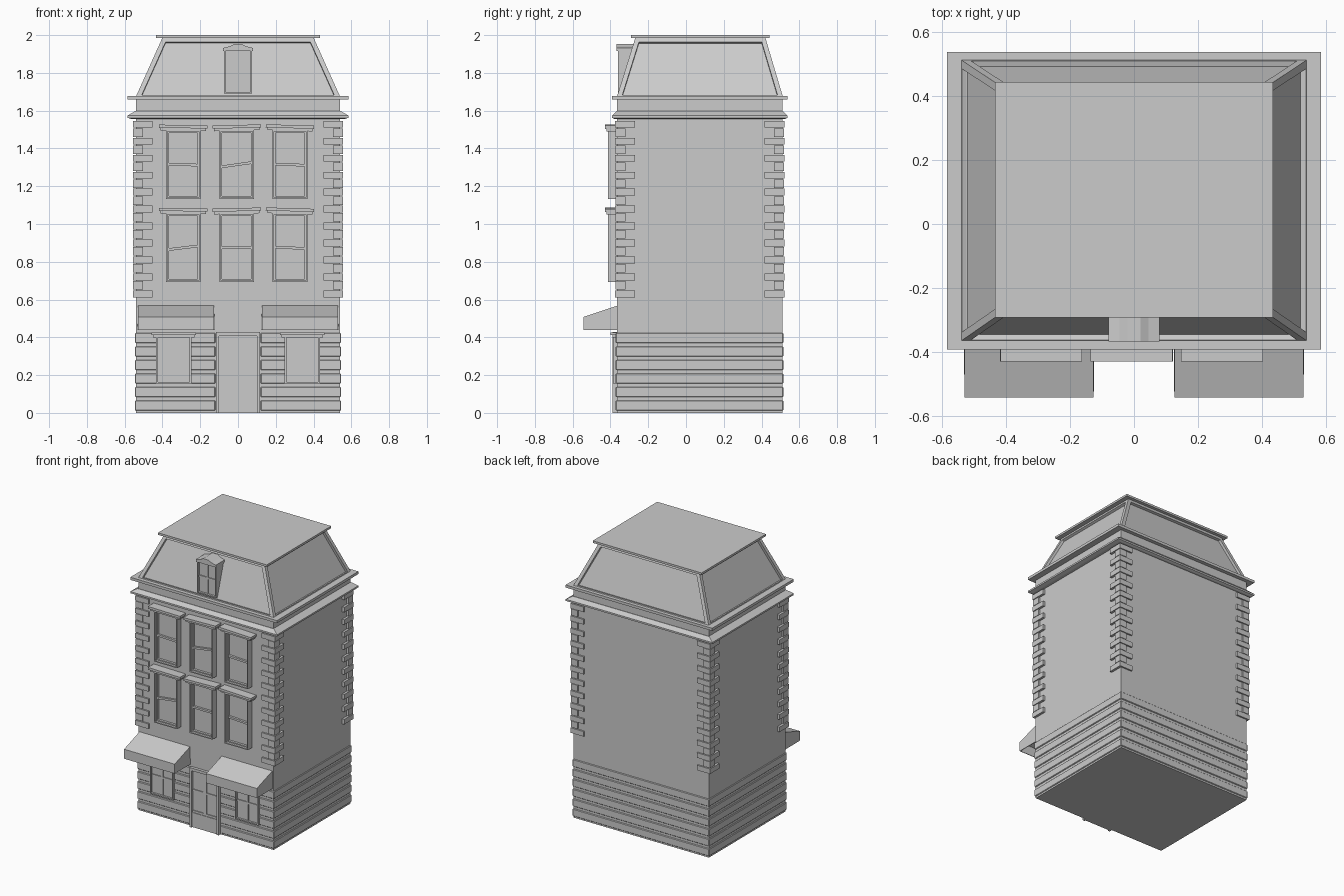
import bpy, bmesh, math
from mathutils import Vector, Matrix

cube = bpy.data.objects.get("Cube")
if cube:
    bpy.data.objects.remove(cube, do_unlink=True)

GREY = (0.6, 0.6, 0.6, 1)
stone = bpy.data.materials.new("plain grey stone")
stone.use_nodes = True
stone.diffuse_color = GREY
stone.node_tree.nodes["Principled BSDF"].inputs["Base Color"].default_value = GREY

# Wall planes of the house
WX, FRONT, BACK = 0.54, -0.365, 0.51


def finish(name, bm):
    bmesh.ops.recalc_face_normals(bm, faces=bm.faces)
    mesh = bpy.data.meshes.new(name)
    bm.to_mesh(mesh)
    bm.free()
    mesh.materials.append(stone)
    ob = bpy.data.objects.new(name, mesh)
    bpy.context.collection.objects.link(ob)
    return ob


def add_box(bm, x0, x1, y0, y1, z0, z1, tilt=0):
    centre = Vector((x0 + x1, y0 + y1, z0 + z1)) / 2
    size = Matrix.Diagonal((x1 - x0, y1 - y0, z1 - z0, 1))
    spin = Matrix.Rotation(-tilt, 4, 'Y')
    bmesh.ops.create_cube(bm, size=1, matrix=Matrix.Translation(centre) @ spin @ size)


def box(name, *dims):
    bm = bmesh.new()
    add_box(bm, *dims)
    return finish(name, bm)


def prism(name, points, direction):
    bm = bmesh.new()
    face = bm.faces.new([bm.verts.new(p) for p in points])
    moved = bmesh.ops.extrude_face_region(bm, geom=[face])["geom"]
    verts = [v for v in moved if isinstance(v, bmesh.types.BMVert)]
    bmesh.ops.translate(bm, verts=verts, vec=direction)
    return finish(name, bm)


def loft(name, levels, inset=None):
    """Stack of rectangles (z, half width, front, back), optionally panelled."""
    bm = bmesh.new()
    rings = [[bm.verts.new(p) for p in ((-x, f, z), (x, f, z), (x, b, z), (-x, b, z))]
             for z, x, f, b in levels]
    bm.faces.new(rings[0][::-1])
    bm.faces.new(rings[-1])
    sides = []
    for low, high in zip(rings, rings[1:]):
        for i in range(4):
            j = (i + 1) % 4
            sides.append(bm.faces.new((low[i], low[j], high[j], high[i])))
    if inset:
        bm.normal_update()
        bmesh.ops.inset_individual(bm, faces=sides, thickness=inset[0], use_even_offset=True)
        bmesh.ops.inset_individual(bm, faces=sides, thickness=0, depth=-inset[1])
    return finish(name, bm)


def ring(z, out):
    return (z, WX + out, FRONT - out * 0.6, BACK + out * 0.6)


def window(name, x0, x1, z0, z1, y, depth, rim, steps, bars):
    """Box whose front is inset in steps; bars are cross pieces on the pane."""
    bm = bmesh.new()
    add_box(bm, x0, x1, y, FRONT + 0.2, z0, z1)
    bm.normal_update()
    pane = min(bm.faces, key=lambda f: f.calc_center_median().y)
    for _ in range(steps):
        bmesh.ops.inset_individual(bm, faces=[pane], thickness=rim)
        bmesh.ops.inset_individual(bm, faces=[pane], thickness=0, depth=-depth / steps)
    for kind, pos, tilt in bars:
        py = y + depth
        if kind == 'H':
            add_box(bm, x0 + rim, x1 - rim, py - depth * 0.45, py + 0.01,
                    pos - 0.007, pos + 0.007, tilt)
        else:
            add_box(bm, pos - 0.007, pos + 0.007, py - depth * 0.45, py + 0.01,
                    z0 + rim, z1 - rim)
    return finish(name, bm)


def lintel(name, x, z, half, y, height, tilt):
    bm = bmesh.new()
    add_box(bm, x - half + 0.008, x + half - 0.008, y + 0.01, FRONT + 0.01,
            z, z + height * 0.5, tilt)
    add_box(bm, x - half, x + half, y, FRONT + 0.01, z + height * 0.45, z + height, tilt)
    return finish(name, bm)


# Main block
box("house_walls", -WX, WX, FRONT, BACK, 0, 1.67)

# Rusticated base bands, notched around the door
for i in range(6):
    z = 0.012 + i * 0.0715
    x, f, b, d = WX + 0.006, FRONT - 0.007, BACK + 0.006, 0.12
    outline = [(-x, f), (-d, f), (-d, 0), (d, 0), (d, f), (x, f), (x, b), (-x, b)]
    band = prism(f"base_band_{i + 1}", [(px, py, z) for px, py in outline], (0, 0, 0.054))
    bevel = band.modifiers.new("chamfer", 'BEVEL')
    bevel.width, bevel.segments = 0.004, 1

# Corner quoins, alternately long and short
for sx, side in ((-1, "right"), (1, "left")):
    for y, sy, end in ((FRONT, -1, "front"), (BACK, 1, "back")):
        bm = bmesh.new()
        for i in range(21):
            long = i % 2 == 0
            reach = 0.105 if long else 0.053
            z = 0.612 + i * 0.0449
            ox, oy = (sx * (WX + 0.017), y + sy * 0.011) if long else \
                     (sx * (WX + 0.015), y + sy * 0.009)
            xs, ys = sorted((ox, ox - sx * reach)), sorted((oy, oy - sy * reach))
            h = 0.036 if long else 0.0449
            z -= 0 if long else 0.004
            add_box(bm, *xs, *ys, z, z + h)
        finish(f"{end}_{side}_quoins", bm)

# Cornices, panelled mansard roof and cap
loft("lower_cornice", [ring(1.555, 0.02), ring(1.562, 0.045), ring(1.574, 0.045), ring(1.597, 0.005)])
loft("upper_cornice", [ring(1.658, 0.045), ring(1.677, 0.045)])
loft("mansard_roof", [(1.66, 0.547, -0.37, 0.517), (1.987, 0.4, -0.268, 0.42)], (0.025, 0.018))
loft("roof_cap", [(1.985, 0.434, -0.292, 0.443), (2.0, 0.434, -0.292, 0.443)])

# Dormer
window("dormer_window", -0.075, 0.075, 1.69, 1.93, -0.36, 0.015, 0.012, 1,
       [('V', 0, 0), ('H', 1.81, 0)])
crown = [(-0.08, 1.915), (-0.08, 1.932), (-0.045, 1.94), (-0.02, 1.953), (0.02, 1.953),
         (0.045, 1.94), (0.08, 1.932), (0.08, 1.915)]
prism("dormer_roof", [(x, -0.367, z) for x, z in crown], (0, 0.12, 0))

# Two rows of sash windows with slightly crooked rails and lintels
rail_tilts = ((0.12, 0, -0.05), (-0.03, 0.14, -0.04))
lintel_tilts = (-0.015, 0.025, -0.03)
for row, z in enumerate((0.692, 1.132)):
    for col, x in enumerate((-0.29, -0.007, 0.275)):
        tag = f"{('lower', 'upper')[row]}_{('right', 'middle', 'left')[col]}"
        window(f"{tag}_sash_window", x - 0.092, x + 0.092, z, z + 0.365, -0.413, 0.034,
               0.011, 2, [('H', z + 0.182, rail_tilts[row][col])])
        lintel(f"{tag}_lintel", x, z + 0.362, 0.128, -0.43, 0.03, lintel_tilts[col])

# Shop windows and hollow awnings
for sx, side in ((-1, "right"), (1, "left")):
    x = sx * 0.34
    window(f"{side}_shop_window", x - 0.093, x + 0.093, 0.155, 0.408, -0.387, 0.014, 0.012, 1,
           [('V', x, 0), ('H', 0.29, 0)])
    lintel(f"{side}_shop_lintel", x, 0.4, 0.118, -0.4, 0.025, 0)
    ax = sx * 0.328
    bm = bmesh.new()
    profile = [(FRONT, 0.44), (-0.54, 0.44), (-0.54, 0.507), (FRONT, 0.565)]
    ends = [[bm.verts.new((ax + e, y, z)) for y, z in profile] for e in (-0.2, 0.2)]
    for end in ends:
        bm.faces.new(end)
    for i in (1, 2):
        bm.faces.new((ends[0][i], ends[0][i + 1], ends[1][i + 1], ends[1][i]))
    awning = finish(f"{side}_awning", bm)
    shell = awning.modifiers.new("thickness", 'SOLIDIFY')
    shell.thickness, shell.offset = 0.006, 0

# Front door: leaf with glazed panels inside a projecting frame
box("door_leaf", -0.11, 0.11, FRONT - 0.004, FRONT + 0.05, 0, 0.42)
bm = bmesh.new()
for sx in (-1, 1):
    add_box(bm, *sorted((sx * 0.116, sx * 0.1)), -0.388, FRONT + 0.05, 0, 0.428)
add_box(bm, -0.1, 0.1, -0.386, FRONT + 0.05, 0.408, 0.428)
finish("door_frame", bm)
bm = bmesh.new()
add_box(bm, -0.1, 0.1, -0.379, FRONT, 0, 0.105)
add_box(bm, -0.1, 0.1, -0.375, FRONT, 0.1, 0.12)
add_box(bm, -0.1, 0.1, -0.375, FRONT, 0.258, 0.272)
add_box(bm, -0.011, 0.011, -0.376, FRONT, 0.12, 0.408)
finish("door_rails", bm)
